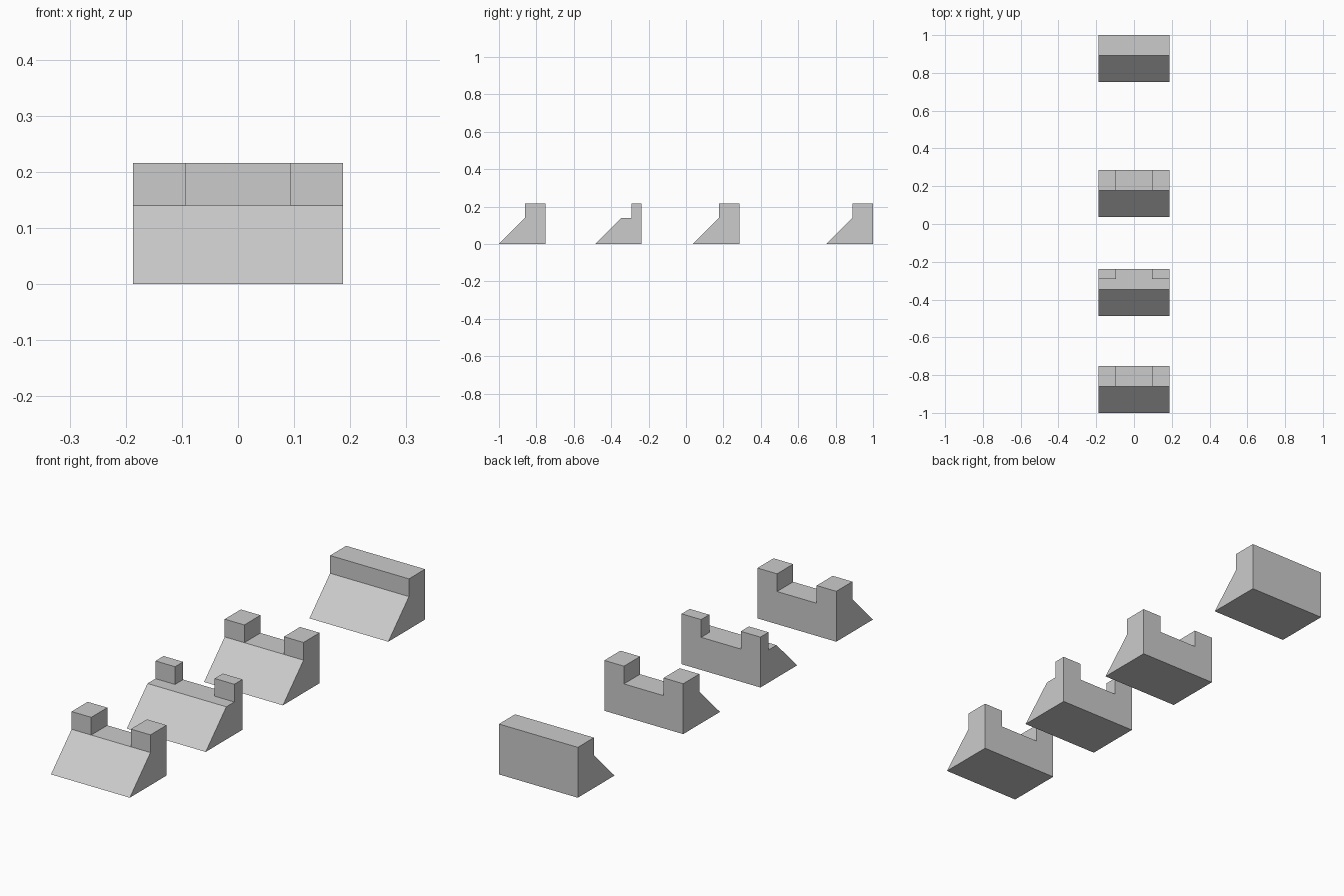
import bpy, bmesh, math

if "Cube" in bpy.data.objects:
    bpy.data.objects.remove(bpy.data.objects["Cube"])

HALF_W, GAP = 0.187, 0.094          # half width, half width of the notch
DEPTH, SLOPE, TOP = 0.249, 0.14, 0.216


def parapet(name, y0, wall_front, notched):
    """Sloped base with a wall on top; notched leaves only the two end blocks."""
    profile = [(0, 0), (SLOPE, SLOPE), (DEPTH, SLOPE), (DEPTH, 0)]
    if wall_front > SLOPE:
        profile.insert(2, (wall_front, SLOPE))
    stations = [-HALF_W, -GAP, GAP, HALF_W] if notched else [-HALF_W, HALF_W]

    # Sloped base: the side profile swept across x
    bm = bmesh.new()
    rings = [[bm.verts.new((x, y0 + y, z)) for y, z in profile] for x in stations]
    n = len(profile)
    raised = []
    for i, (a, b) in enumerate(zip(rings, rings[1:])):
        for j in range(n):
            k = (j + 1) % n
            face = bm.faces.new((a[j], a[k], b[k], b[j]))
            if j == n - 3 and i != 1:
                raised.append(face)
    bm.faces.new(rings[0])
    bm.faces.new(rings[-1][::-1])
    bmesh.ops.recalc_face_normals(bm, faces=bm.faces)

    # Upper wall or end blocks: raise the chosen top faces
    new = bmesh.ops.extrude_face_region(bm, geom=raised)["geom"]
    for v in new:
        if isinstance(v, bmesh.types.BMVert):
            v.co.z = TOP
    bmesh.ops.delete(bm, geom=[f for f in raised if f.is_valid], context='FACES_ONLY')

    # Merge coplanar faces
    bmesh.ops.dissolve_limit(bm, angle_limit=math.radians(1),
                             verts=bm.verts, edges=bm.edges)
    bmesh.ops.recalc_face_normals(bm, faces=bm.faces)
    mesh = bpy.data.meshes.new(name)
    bm.to_mesh(mesh)
    bm.free()
    bpy.context.collection.objects.link(bpy.data.objects.new(name, mesh))


parapet("front_notched_parapet", -1.0, SLOPE, True)
parapet("ledged_notched_parapet", -0.486, 0.194, True)
parapet("middle_notched_parapet", 0.037, SLOPE, True)
parapet("solid_parapet", 0.751, SLOPE, False)
